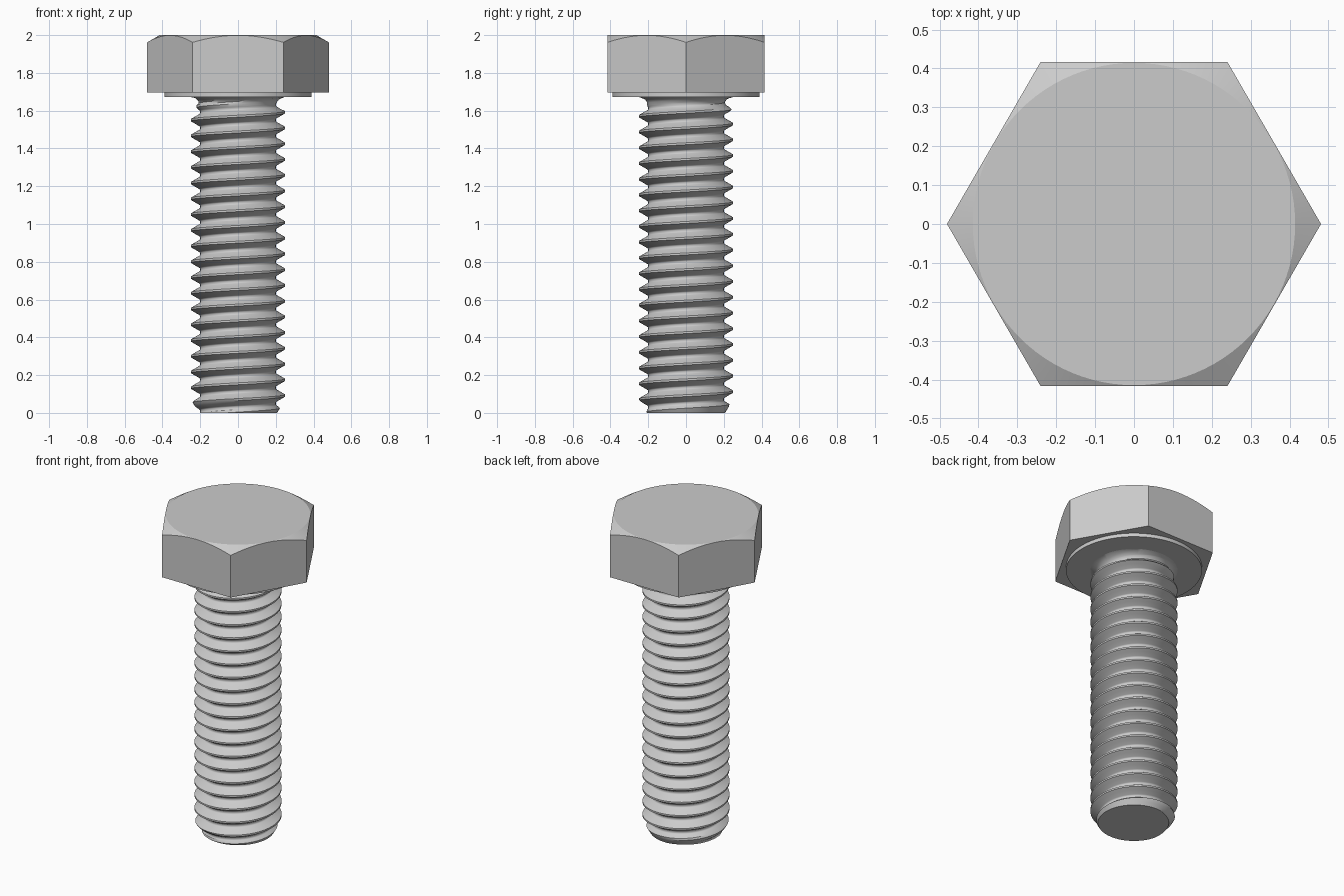
import bpy, bmesh, math

if "Cube" in bpy.data.objects:
    bpy.data.objects.remove(bpy.data.objects["Cube"])

PITCH = 1 / 12
MAJOR = 0.25
MINOR = MAJOR - 0.6134 * PITCH
ARC = 0.1443 * PITCH          # rounded thread root
SEAT = 1.672                  # underside of the head
CREST = 0.05                  # height of a crest at x = -MAJOR
SEGS = 72


def finish(name, bm, angle):
    bmesh.ops.recalc_face_normals(bm, faces=bm.faces)
    mesh = bpy.data.meshes.new(name)
    bm.to_mesh(mesh)
    bm.free()
    obj = bpy.data.objects.new(name, mesh)
    bpy.context.collection.objects.link(obj)
    bpy.ops.object.select_all(action='DESELECT')
    bpy.context.view_layer.objects.active = obj
    obj.select_set(True)
    bpy.ops.object.shade_smooth_by_angle(angle=math.radians(angle))


# Hex head: chamfered top, flat sides and round washer face
FLAT = 0.4165
STEPS = 96


def hex_radius(a):
    return FLAT / math.cos(a % (math.pi / 3) - math.pi / 6)


def chamfer_z(a):
    return 2 - (hex_radius(a) - FLAT + 0.002) * math.tan(math.radians(30))


sections = [
    (lambda a: FLAT - 0.002, lambda a: 2.0),
    (hex_radius, chamfer_z),
    (hex_radius, lambda a: 1.695),
    (lambda a: 0.39, lambda a: 1.695),
    (lambda a: 0.39, lambda a: SEAT),
]
bm = bmesh.new()
rings = []
for radius, height in sections:
    ring = []
    for i in range(STEPS):
        a = 2 * math.pi * i / STEPS
        ring.append(bm.verts.new((radius(a) * math.cos(a), radius(a) * math.sin(a), height(a))))
    rings.append(ring)
for lo, hi in zip(rings, rings[1:]):
    for i in range(STEPS):
        j = (i + 1) % STEPS
        bm.faces.new((lo[i], lo[j], hi[j], hi[i]))
bm.faces.new(rings[0])
bm.faces.new(rings[-1])
finish("hex_head", bm, 25)


# Threaded shank: helical profile, chamfered tip and fillet under the head
def thread_radius(u):
    d = abs((u + 0.5) % 1 - 0.5)              # distance from crest in pitches
    if d <= 1 / 16:
        return MAJOR
    if d <= 0.375:
        return MAJOR - (d - 1 / 16) * PITCH * math.sqrt(3)
    s = (0.5 - d) * PITCH
    return MINOR + ARC - math.sqrt(max(ARC * ARC - s * s, 0))


def shank_radius(u, z):
    r = thread_radius(u)
    fade = min(max((z - 1.60) / 0.045, 0), 1)
    r += (MINOR + 0.004 - r) * fade
    t = min(max(z - (SEAT - 0.05), 0), 0.05)
    r = max(r, 0.25 - math.sqrt(max(0.0025 - t * t, 0)))
    return min(r, 0.207 + 0.6 * z)


profile = [1 / 16, 0.2]
profile += [0.5 - 0.1443 * math.sin(math.radians(a)) for a in (60, 40, 20, 0, -20, -40, -60)]
profile += [0.8, 15 / 16]
rows = [k + u for k in range(-3, 22) for u in profile]

bm = bmesh.new()
grid = []
for row in rows:
    line = []
    for i in range(SEGS + 1):
        a = 2 * math.pi * i / SEGS
        lift = CREST + PITCH * (a - math.pi) / (2 * math.pi)
        z = min(max(lift + row * PITCH, 0), SEAT)
        r = shank_radius((z - lift) / PITCH, z)
        line.append(bm.verts.new((r * math.cos(a), r * math.sin(a), z)))
    grid.append(line)
for lo, hi in zip(grid, grid[1:]):
    for i in range(SEGS):
        quad = (lo[i], lo[i + 1], hi[i + 1], hi[i])
        zs = [v.co.z for v in quad]
        if max(zs) > 1e-6 and min(zs) < SEAT - 1e-6:
            bm.faces.new(quad)
bmesh.ops.delete(bm, geom=[v for v in bm.verts if not v.link_faces], context='VERTS')
bmesh.ops.remove_doubles(bm, verts=bm.verts, dist=1e-5)
tip = [e for e in bm.edges if e.is_boundary and all(v.co.z < 1e-5 for v in e.verts)]
bmesh.ops.holes_fill(bm, edges=tip, sides=0)
finish("threaded_shank", bm, 30)
